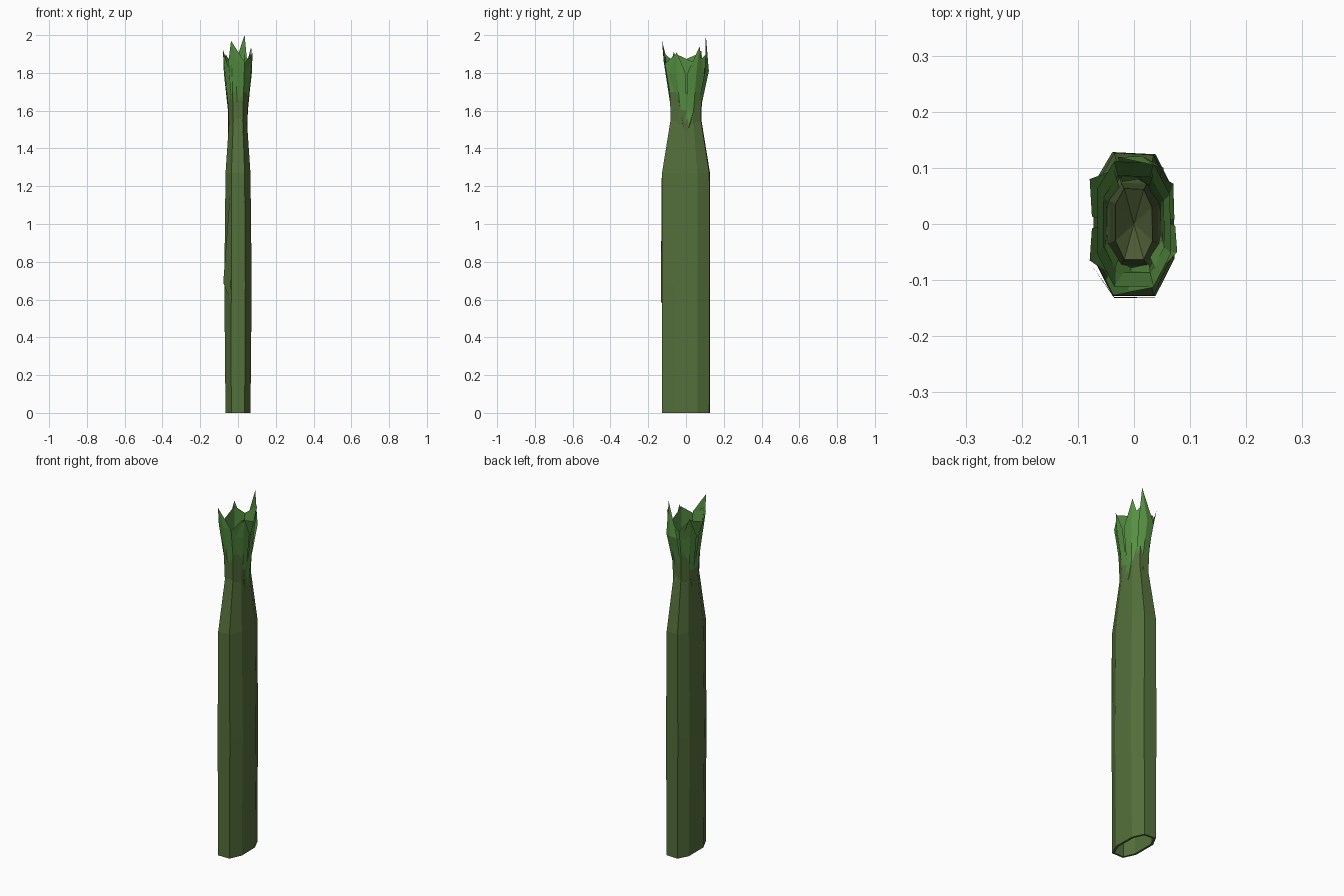
import bpy, bmesh, math
from mathutils import Vector

if "Cube" in bpy.data.objects:
    bpy.data.objects.remove(bpy.data.objects["Cube"])


def material(name, rgb):
    m = bpy.data.materials.new(name)
    m.diffuse_color = (*rgb, 1)
    m.use_nodes = True
    m.node_tree.nodes["Principled BSDF"].inputs["Base Color"].default_value = m.diffuse_color
    return m


OLIVE = material("olive stem green", (0.088, 0.16, 0.043))
GREEN = material("bright leaf green", (0.095, 0.28, 0.055))
DARK = material("dull leaf shade", (0.07, 0.105, 0.035))


def make(name, verts, faces, rule=None):
    me = bpy.data.meshes.new(name)
    me.from_pydata(verts, [], faces)
    for m in (OLIVE, GREEN, DARK):
        me.materials.append(m)
    me.update()
    if rule:
        for p in me.polygons:
            p.material_index = rule(p.center)
    ob = bpy.data.objects.new(name, me)
    bpy.context.collection.objects.link(ob)
    return ob


# Flattened octagonal section, elongated front to back
OCT = [(0.035, -0.127), (0.066, -0.06), (0.064, 0.06), (0.035, 0.123),
       (-0.035, 0.127), (-0.066, 0.07), (-0.066, -0.06), (-0.035, -0.127)]


def loft(levels):
    verts = [(x * sx, y * sy, z) for z, sx, sy in levels for x, y in OCT]
    faces = [(k * 8 + i, k * 8 + (i + 1) % 8, k * 8 + 8 + (i + 1) % 8, k * 8 + 8 + i)
             for k in range(len(levels) - 1) for i in range(8)]
    return verts, faces


# Hollow stem, open at the foot, a little wider at mid height
stem = make("stem", *loft([(0, 1, 1), (0.68, 1.1, 1.01), (1.27, 1, 1)]))
wall = stem.modifiers.new("wall", 'SOLIDIFY')
wall.thickness = 0.012
wall.offset = -1

# Tapering shoulder and closed core inside the leaves
v, f = loft([(1.27, 1, 1), (1.60, 0.66, 0.58), (1.74, 0.5, 0.5)])
v.append((0, 0, 1.70))
f += [(16 + i, 16 + (i + 1) % 8, 24) for i in range(8)]
make("core", v, f, lambda c: 0 if c.z < 1.5 else 2)

# Clasping scale on the front of the stem
make("stem_scale",
     [(-0.078, -0.07, 0.69), (-0.035, -0.132, 0.58), (0.037, -0.131, 0.82),
      (0.038, -0.130, 1.12), (-0.035, -0.130, 1.26)],
     [(0, 1, 4), (1, 2, 3), (1, 3, 4)])


def leaf(name, root, waist, shoulder, tip, width, green_from):
    """Folded blade: each station has a left edge, raised rib and right edge."""
    stations = []
    pts = [Vector(p) for p in (root, waist, waist, shoulder, tip)]
    pts[2] = pts[1].lerp(pts[3], 0.5)
    out = Vector((shoulder[0] * 1.9, shoulder[1], 0)).normalized()
    side = Vector((-out.y, out.x, 0))
    verts = []
    for p, w in zip(pts[:4], (0.25, 0.7, 0.85, 1)):
        h = side * width * w
        verts += [p - h - out * 0.012, p, p + h - out * 0.012]
    verts.append(pts[4])
    faces = []
    for k in range(3):
        a = k * 3
        faces += [(a, a + 1, a + 4, a + 3), (a + 1, a + 2, a + 5, a + 4)]
    faces += [(9, 10, 12), (10, 11, 12)]
    return make(name, verts, faces, lambda c: 1 if c.z > green_from else 0)


# Ring of upright leaves flaring out at the top
leaf("front_leaf", (-0.01, -0.085, 1.36), (-0.005, -0.078, 1.60),
     (-0.01, -0.118, 1.86), (-0.037, -0.127, 1.97), 0.043, 1.66)
leaf("back_leaf", (0.005, 0.085, 1.36), (0.01, 0.08, 1.62),
     (0.015, 0.121, 1.81), (0.035, 0.105, 2.0), 0.042, 1.4)
leaf("right_front_leaf", (0.05, 0.02, 1.34), (0.05, -0.03, 1.60),
     (0.068, -0.05, 1.80), (0.077, -0.05, 1.91), 0.046, 1.62)
leaf("right_back_leaf", (0.05, -0.03, 1.36), (0.05, 0.04, 1.60),
     (0.064, 0.055, 1.80), (0.07, 0.072, 1.94), 0.046, 1.45)
leaf("left_front_leaf", (-0.05, 0.02, 1.36), (-0.05, -0.035, 1.60),
     (-0.068, -0.055, 1.80), (-0.079, -0.065, 1.91), 0.046, 1.62)
leaf("left_back_leaf", (-0.05, -0.02, 1.34), (-0.05, 0.04, 1.60),
     (-0.066, 0.06, 1.80), (-0.079, 0.08, 1.92), 0.046, 1.62)

# Sheath filling the gaps between the leaves, with a zigzag rim
v, f = loft([(1.5, 0.72, 0.62), (1.70, 0.82, 0.68), (1.86, 1.0, 0.88)])
for i in range(16, 24):
    x, y, z = v[i]
    v[i] = (x, y, z + (0.04 if i % 2 else -0.01))
make("inner_sheath", v, f, lambda c: 1 if c.z > 1.72 else 0)
